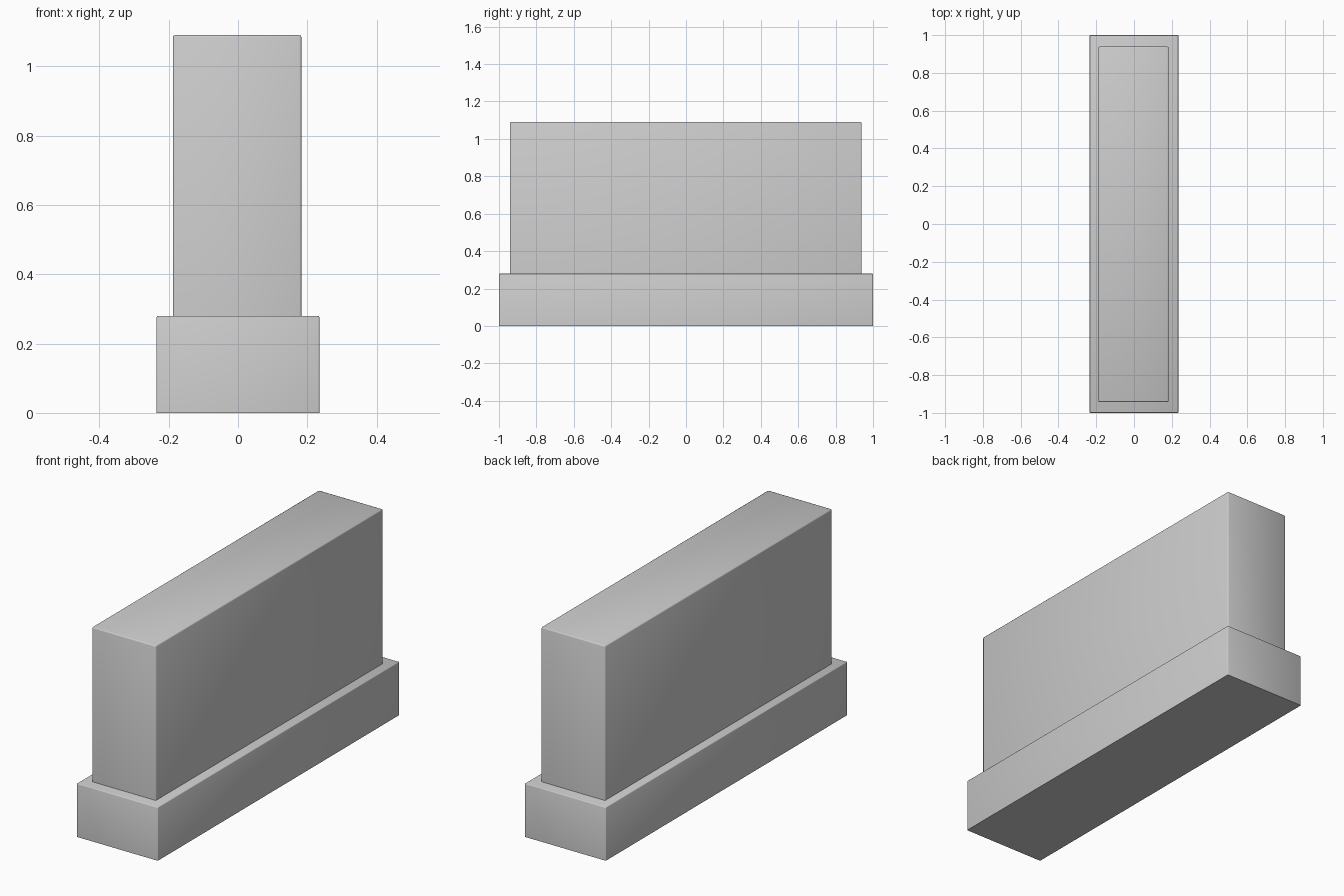
import bpy
import bmesh

if "Cube" in bpy.data.objects:
    bpy.data.objects.remove(bpy.data.objects["Cube"])


def block(name, x0, x1, y0, y1, z0, z1, bevel=0.006):
    """Box with softened top and vertical edges and a sharp bottom rim."""
    bm = bmesh.new()
    bmesh.ops.create_cube(bm, size=1)
    for v in bm.verts:
        v.co.x = x1 if v.co.x > 0 else x0
        v.co.y = y1 if v.co.y > 0 else y0
        v.co.z = z1 if v.co.z > 0 else z0
    soft = [e for e in bm.edges if max(v.co.z for v in e.verts) > z0 + 0.01]
    bmesh.ops.bevel(bm, geom=soft, offset=bevel, segments=2, profile=0.5,
                    affect='EDGES')
    bmesh.ops.recalc_face_normals(bm, faces=bm.faces)
    mesh = bpy.data.meshes.new(name)
    bm.to_mesh(mesh)
    bm.free()
    obj = bpy.data.objects.new(name, mesh)
    bpy.context.collection.objects.link(obj)
    bpy.ops.object.select_all(action='DESELECT')
    obj.select_set(True)
    bpy.context.view_layer.objects.active = obj
    bpy.ops.object.shade_smooth_by_angle(angle=1.05)
    return obj


# Wide plinth
block("base_plinth", -0.235, 0.235, -1.0, 1.0, 0.0, 0.28, 0.004)
# Tall slab, set very slightly to the left
block("upper_slab", -0.188, 0.183, -0.942, 0.939, 0.28, 1.09)
